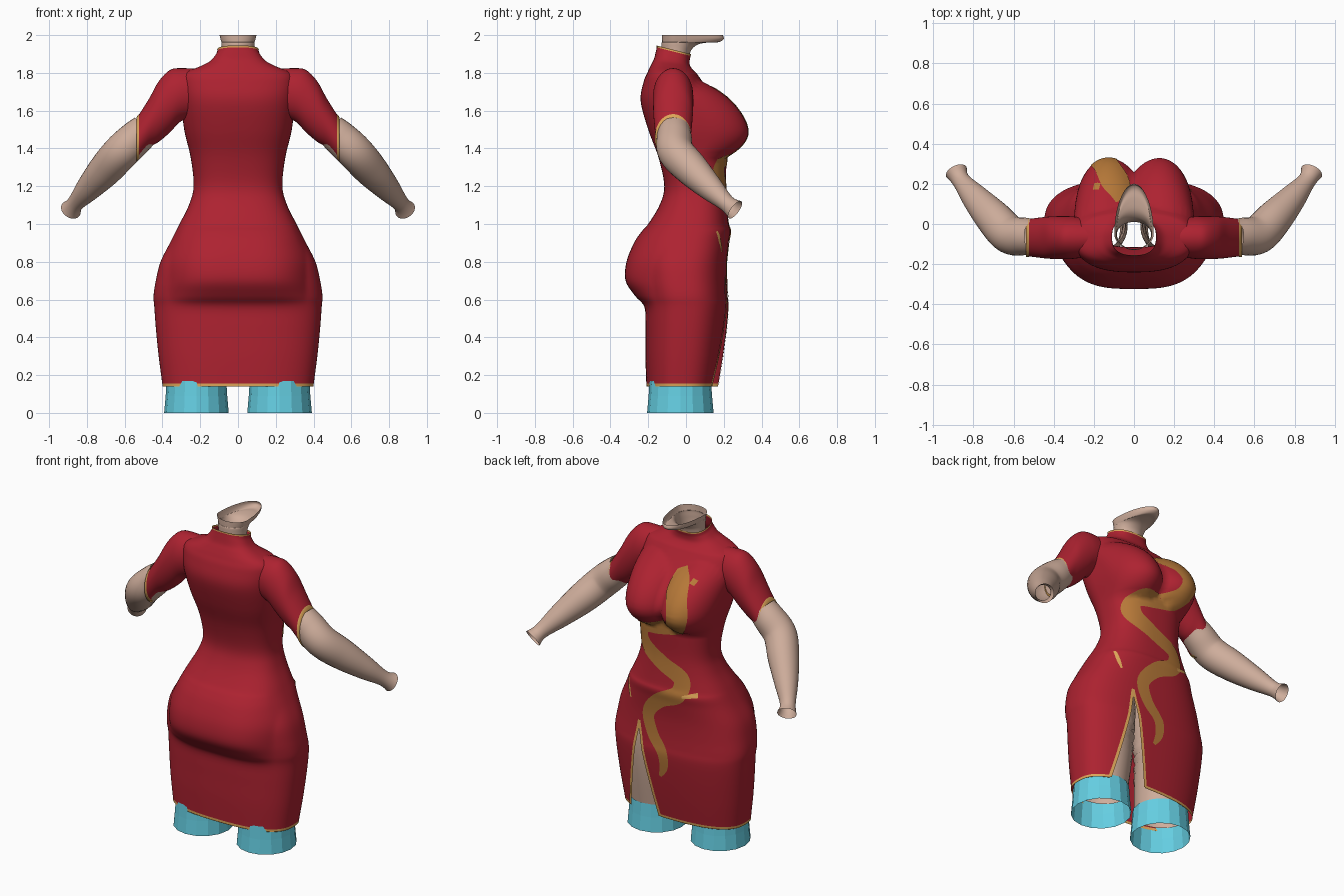
import bpy, bmesh, math
from mathutils import Vector
from mathutils.bvhtree import BVHTree

if "Cube" in bpy.data.objects:
    bpy.data.objects.remove(bpy.data.objects["Cube"])


def material(name, rgb):
    m = bpy.data.materials.new(name)
    m.use_nodes = True
    m.diffuse_color = (*rgb, 1)
    m.node_tree.nodes["Principled BSDF"].inputs["Base Color"].default_value = (*rgb, 1)
    return m


RED = material("red cloth", (.42, .016, .03))
GOLD = material("pale gold trim", (.73, .38, .10))
ORNAMENT = material("dark gold print", (.47, .19, .04))
SKIN = material("skin", (.62, .42, .33))
TEAL = material("light teal", (.13, .62, .76))


def smooth_rows(rows, steps):
    """Catmull-Rom through rows of numbers."""
    rows = [Vector(r) for r in rows]
    out = []
    for i in range(len(rows) - 1):
        a, b, c, d = rows[max(i - 1, 0)], rows[i], rows[i + 1], rows[min(i + 2, len(rows) - 1)]
        for k in range(steps):
            t = k / steps
            out.append(b + (c - a) * (t / 2) + (a * 2 - b * 5 + c * 4 - d) * (t * t / 2)
                       + (b * 3 - a - c * 3 + d) * (t ** 3 / 2))
    return out + [rows[-1]]


def loft(rings, closed=True):
    bm = bmesh.new()
    vs = [[bm.verts.new(p) for p in ring] for ring in rings]
    n = len(rings[0])
    for r, (low, high) in enumerate(zip(vs, vs[1:])):
        for j in range(n if closed else n - 1):
            k = (j + 1) % n
            bm.faces.new((low[j], low[k], high[k], high[j]))
    bmesh.ops.recalc_face_normals(bm, faces=bm.faces)
    return bm


def finish(bm, name, mats, smooth=True):
    me = bpy.data.meshes.new(name)
    for f in bm.faces:
        f.smooth = smooth
    bm.to_mesh(me)
    bm.free()
    for m in mats:
        me.materials.append(m)
    ob = bpy.data.objects.new(name, me)
    bpy.context.collection.objects.link(ob)
    return ob


def circle(n):
    return [(math.cos(2 * math.pi * j / n), math.sin(2 * math.pi * j / n)) for j in range(n)]


def power(v, p):
    return math.copysign(abs(v) ** p, v)


# Dress: height, half width, back, front, seat fullness
body = [
    (.14, .40, -.21, .17, 0), (.155, .401, -.21, .172, 0), (.3, .42, -.215, .195, 0),
    (.45, .435, -.215, .215, 0), (.56, .443, -.215, .225, .005), (.62, .447, -.225, .22, .045),
    (.7, .435, -.24, .215, .08), (.8, .41, -.245, .215, .07), (.9, .36, -.22, .225, .055),
    (.96, .33, -.2, .235, .035), (1, .31, -.185, .225, .015), (1.1, .26, -.14, .215, 0),
    (1.2, .235, -.115, .21, 0), (1.35, .25, -.145, .215, 0), (1.5, .285, -.2, .215, 0),
    (1.65, .3, -.24, .16, 0), (1.75, .3, -.225, .09, 0), (1.8, .28, -.205, .055, 0),
    (1.84, .2, -.185, .03, 0), (1.87, .15, -.17, .02, 0), (1.91, .12, -.16, .02, 0),
    (1.935, .11, -.155, .025, 0), (1.945, .11, -.156, .026, 0)]
STEPS = 5
rings = []
for z, w, back, front, seat in smooth_rows(body, STEPS):
    mid, half = (front + back) / 2, (front - back) / 2
    ring = []
    for c, s in circle(112):
        x, y = w * power(c, .78), mid + half * power(s, .78)
        if s < 0:
            y -= seat * max(0, 1 - (x / .36) ** 4) * min(1, -2 * s)
        else:
            d = ((abs(x) - .165) / .19) ** 2 + ((z - 1.5) / (.15 if z < 1.5 else .26)) ** 2
            y += .128 * max(0, 1 - d) ** .8
        tilt = min(max((z - 1.8) / .12, 0), 1) * .25 * (y + .155)
        ring.append(Vector((x, y, z - tilt)))
    rings.append(ring)
dress = loft(rings)
dress.faces.ensure_lookup_table()
for i, f in enumerate(dress.faces):
    row = i // 112
    f.material_index = int(row < STEPS or row >= len(rings) - 1 - STEPS)
surface = BVHTree.FromBMesh(dress)


# Thin strips laid on the front of the dress
def strip(name, rows, mat, steps=8):
    rows = smooth_rows(rows, steps)
    grid = []
    for i, (x, z, w) in enumerate(rows):
        t = (rows[min(i + 1, len(rows) - 1)] - rows[max(i - 1, 0)]).xy.normalized()
        line = []
        for k in range(-3, 4):
            px, pz = x - t.y * w * k / 3, z + t.x * w * k / 3
            hit, normal, _, _ = surface.ray_cast(Vector((px, 1, pz)), Vector((0, -1, 0)))
            if normal.y < 0:
                normal = -normal
            line.append(hit + normal * .004)
        grid.append(line)
    bm = loft(grid, closed=False)
    for f in bm.faces:
        f.normal_update()
    if sum(f.normal.y for f in bm.faces) < 0:
        bmesh.ops.reverse_faces(bm, faces=bm.faces)
    finish(bm, name, [mat])


strip("serpent_print", [
    (-.06, 1.72, .035), (-.09, 1.66, .075), (-.13, 1.58, .065), (-.15, 1.49, .06), (-.10, 1.40, .05),
    (.03, 1.36, .045), (.155, 1.33, .045), (.15, 1.23, .05), (.02, 1.14, .05), (-.11, 1.07, .05),
    (-.10, .97, .05), (.03, .90, .045), (.11, .80, .042), (.08, .68, .04), (.01, .58, .035),
    (0, .49, .028), (.03, .42, .01)], ORNAMENT)
strip("hip_clasp", [(.28, .96, .006), (.265, .9, .01), (.25, .85, .006)], GOLD)
strip("claw_mark", [(-.13, .96, .008), (-.18, .975, .012), (-.22, .985, .015)], GOLD)
strip("whisker_mark", [(-.17, 1.69, .012), (-.2, 1.68, .012)], ORNAMENT)

# Front slit with trimmed edges
TOP, FEET = Vector((.18, 0, .73)), (Vector((.06, 0, .14)), Vector((.29, 0, .14)))
for side, foot in zip(("inner", "outer"), FEET):
    strip("slit_trim_" + side, [(*p.xz, .009) for p in (TOP, TOP.lerp(foot, .5), foot + Vector((0, 0, .003)))], GOLD)
    near = [f for f in dress.faces if f.calc_center_median().y > .02 and f.calc_center_median().z < .8]
    parts = set(near) | {e for f in near for e in f.edges} | {v for f in near for v in f.verts}
    along = foot - TOP
    bmesh.ops.bisect_plane(dress, geom=list(parts), plane_co=TOP,
                           plane_no=Vector((along.z, 0, -along.x)).normalized())


def in_slit(p):
    t = (TOP.z - p.z) / (TOP.z - FEET[0].z)
    return p.y > .02 and t > 0 and TOP.x + (FEET[0].x - TOP.x) * t < p.x < TOP.x + (FEET[1].x - TOP.x) * t


bmesh.ops.delete(dress, geom=[f for f in dress.faces if in_slit(f.calc_center_median())], context='FACES')
finish(dress, "dress", [RED, GOLD])

# Neck with the underside of the jaw, open on top
neck = [(1.84, .085, -.125, .01), (1.9, .085, -.13, .02), (1.93, .086, -.13, .035),
        (1.953, .088, -.13, .07), (1.962, .088, -.128, .13), (1.963, .088, -.126, .175),
        (1.98, .093, -.126, .2), (2, .098, -.126, .195)]
finish(loft([[Vector((w * c, -.05 + s * (f + .05 if s > 0 else -.05 - b), min(z, 2)))
              for c, s in circle(40)] for z, w, b, f in smooth_rows(neck, 4)]), "neck", [SKIN])


def tube(rows, sides, steps):
    """Round rings set across the path of x, y, z, radius rows."""
    rows = smooth_rows(rows, steps)
    out = []
    for i, r in enumerate(rows):
        t = (rows[min(i + 1, len(rows) - 1)] - rows[max(i - 1, 0)]).xyz
        q = t.to_track_quat('Z', 'Y')
        out.append([r.xyz + q @ Vector((c, s, 0)) * r.w for c, s in circle(sides)])
    return out


def mirrored(rings, sign):
    return [[Vector((p.x * sign, p.y, p.z)) for p in ring] for ring in rings]


# Sleeve: x, height, vertical radius, depth radius
sleeve_rows = [(.2, 1.7, .12, .09), (.3, 1.685, .14, .105), (.36, 1.65, .165, .107),
               (.42, 1.595, .16, .105), (.47, 1.535, .13, .1), (.53, 1.455, .115, .092)]


def sleeve_ring(x, z, rz, ry):
    return [Vector((x, -.068 + ry * c, z + rz * s)) for c, s in circle(40)]


sleeve = [sleeve_ring(*r) for r in smooth_rows(sleeve_rows, 6)]
cuff = [sleeve_ring(*r) for r in ((.524, 1.463, .119, .096), (.538, 1.447, .118, .096), (.538, 1.447, .1, .08))]
forearm = tube([(.49, -.062, 1.5, .085), (.54, -.062, 1.455, .093), (.62, -.052, 1.38, .096),
                (.70, .03, 1.29, .09), (.79, .13, 1.19, .068), (.86, .215, 1.11, .045),
                (.885, .26, 1.075, .056)], 28, 6)
thigh = tube([(.22, -.03, .14, .15), (.21, 0, .5, .165), (.18, -.01, .8, .15), (.16, 0, .92, .12)], 32, 6)
stocking = [[Vector((.22 + r * c, -.03 + 1.03 * r * s, z)) for c, s in circle(16)]
            for z, r in ((0, .171), (.09, .163), (.17, .158))]

# Paired limbs and sleeves
for side, sign in (("left", 1), ("right", -1)):
    for name, part, mat in (("sleeve", sleeve, RED), ("cuff", cuff, GOLD), ("forearm", forearm, SKIN),
                            ("thigh", thigh, SKIN), ("stocking", stocking, TEAL)):
        finish(loft(mirrored(part, sign)), side + "_" + name, [mat], name != "stocking")
